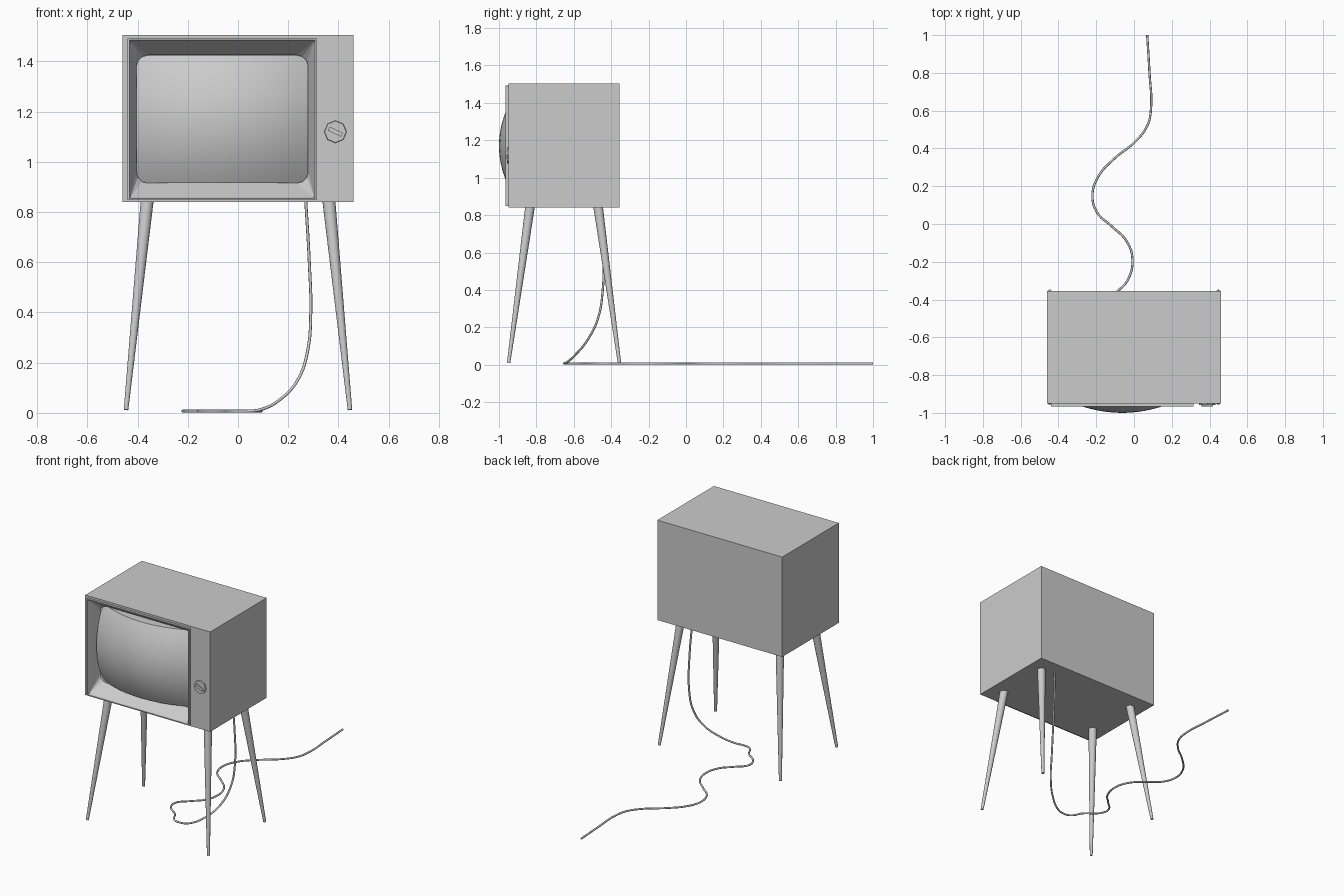
import bpy, bmesh, math
from mathutils import Vector, Matrix

if "Cube" in bpy.data.objects:
    bpy.data.objects.remove(bpy.data.objects["Cube"])


def finish(name, bm, angle=None):
    bmesh.ops.recalc_face_normals(bm, faces=bm.faces[:])
    me = bpy.data.meshes.new(name)
    bm.to_mesh(me)
    bm.free()
    ob = bpy.data.objects.new(name, me)
    bpy.context.collection.objects.link(ob)
    if angle:
        bpy.ops.object.select_all(action='DESELECT')
        ob.select_set(True)
        bpy.context.view_layer.objects.active = ob
        bpy.ops.object.shade_smooth_by_angle(angle=math.radians(angle))
    return ob


def outline(cx, cz, hw, hh, r=0.0, seg=0, sub=1):
    """Rectangle in x/z with optional rounded corners and subdivided edges."""
    corners = []
    for i, (sx, sz) in enumerate(((1, 1), (-1, 1), (-1, -1), (1, -1))):
        arc = []
        for k in range(seg + 1):
            a = math.pi / 2 * (i + (k / seg if seg else 0.5))
            arc.append((cx + sx * (hw - r) + r * math.cos(a),
                        cz + sz * (hh - r) + r * math.sin(a)))
        corners.append(arc)
    pts = []
    for i, arc in enumerate(corners):
        pts += arc
        (x0, z0), (x1, z1) = arc[-1], corners[(i + 1) % 4][0]
        pts += [(x0 + (x1 - x0) * t / sub, z0 + (z1 - z0) * t / sub) for t in range(1, sub)]
    return pts


def bridge(bm, a, b):
    for i in range(len(a)):
        j = (i + 1) % len(a)
        bm.faces.new((a[i], a[j], b[j], b[i]))


def loft(bm, sections, closed=False):
    """sections: (outline points, y) pairs; capped at both ends or closed to a ring."""
    rings = [[bm.verts.new((x, y, z)) for x, z in pts] for pts, y in sections]
    for a, b in zip(rings, rings[1:]):
        bridge(bm, a, b)
    if closed:
        bridge(bm, rings[-1], rings[0])
    else:
        bm.faces.new(rings[0])
        bm.faces.new(rings[-1])


CX, CZ = -0.0625, 1.17   # screen centre

# Cabinet: box with a pocket for the screen in its front
bm = bmesh.new()
box = outline(0, 1.1725, 0.46, 0.3325)
pocket = outline(CX, CZ, 0.366, 0.31)
loft(bm, [(box, -0.355), (box, -0.95), (pocket, -0.95), (pocket, -0.84)])
finish("cabinet", bm)

# Screen surround: raised lip and slope down to the rounded opening
bm = bmesh.new()
loft(bm, [(outline(CX, CZ, w, h, r, 3), y) for w, h, r, y in (
    (0.3775, 0.322, 0.001, -0.945),
    (0.3775, 0.322, 0.001, -0.965),
    (0.3700, 0.315, 0.001, -0.965),
    (0.3660, 0.311, 0.001, -0.952),
    (0.3425, 0.255, 0.045, -0.870))], closed=True)
finish("screen_surround", bm)

# Bulging picture tube with a skirt going back into the surround
bm = bmesh.new()
edge = outline(CX, CZ, 0.342, 0.2545, 0.045, 3, 10)


def bulge(x, z):
    return -1 + 0.76 * (x - CX) ** 2 + 1.08 * (z - CZ) ** 2


prev = [bm.verts.new((x, -0.85, z)) for x, z in edge]
for k in range(8, 0, -1):
    ring = []
    for x, z in edge:
        px, pz = CX + (x - CX) * k / 8, CZ + (z - CZ) * k / 8
        ring.append(bm.verts.new((px, bulge(px, pz), pz)))
    bridge(bm, prev, ring)
    prev = ring
tip = bm.verts.new((CX, -1, CZ))
for i in range(len(prev)):
    bm.faces.new((prev[i], prev[(i + 1) % len(prev)], tip))
finish("screen", bm, 40)

# Octagonal knob with a tilted grip bar
bm = bmesh.new()
place = Matrix.Translation((0.388, -0.953, 1.12)) @ Matrix.Rotation(math.pi / 2, 4, 'X')
bmesh.ops.create_cone(bm, cap_ends=True, segments=8, radius1=0.045, radius2=0.043,
                      depth=0.01, matrix=place)
finish("knob", bm)
bm = bmesh.new()
bmesh.ops.create_cube(bm, size=1, matrix=Matrix.Translation((0.388, -0.96, 1.12))
                      @ Matrix.Rotation(math.radians(25), 4, 'Y')
                      @ Matrix.Diagonal((0.058, 0.012, 0.017, 1)))
finish("knob_grip", bm)

# Four splayed tapered legs
for yname, ytop, ybot in (("front", -0.834, -0.948), ("back", -0.47, -0.356)):
    for side, s in (("left", -1), ("right", 1)):
        top, bot = Vector((s * 0.362, ytop, 0.845)), Vector((s * 0.446, ybot, 0.012))
        axis = top - bot
        bm = bmesh.new()
        bmesh.ops.create_cone(
            bm, cap_ends=True, segments=16, radius1=0.009, radius2=0.026, depth=axis.length,
            matrix=Matrix.Translation((top + bot) / 2)
            @ axis.to_track_quat('Z', 'Y').to_matrix().to_4x4())
        finish(f"{yname}_{side}_leg", bm, 40)

# Power cord: drops from the cabinet and snakes along the floor
drop = [(0.27, -0.452, 0.845), (0.284, -0.441, 0.6), (0.29, -0.445, 0.4),
        (0.278, -0.47, 0.25), (0.24, -0.525, 0.135), (0.17, -0.59, 0.055),
        (0.09, -0.637, 0.013)]
floor = [(0.03, -0.652), (-0.02, -0.64), (-0.065, -0.57), (-0.14, -0.505), (-0.157, -0.44),
         (-0.09, -0.36), (-0.035, -0.3), (-0.008, -0.19), (-0.04, -0.09), (-0.12, -0.01),
         (-0.195, 0.06), (-0.22, 0.15), (-0.19, 0.25), (-0.1, 0.35), (0.0, 0.43),
         (0.07, 0.52), (0.09, 0.61), (0.082, 0.8), (0.07, 1.0)]
pts = drop + [(x, y, 0.007) for x, y in floor]
cu = bpy.data.curves.new("power_cord", 'CURVE')
cu.dimensions = '3D'
cu.bevel_depth = 0.006
cu.bevel_resolution = 2
cu.use_fill_caps = True
cu.resolution_u = 6
sp = cu.splines.new('BEZIER')
sp.bezier_points.add(len(pts) - 1)
for bp, p in zip(sp.bezier_points, pts):
    bp.co = p
    bp.handle_left_type = bp.handle_right_type = 'AUTO'
bpy.context.collection.objects.link(bpy.data.objects.new("power_cord", cu))
